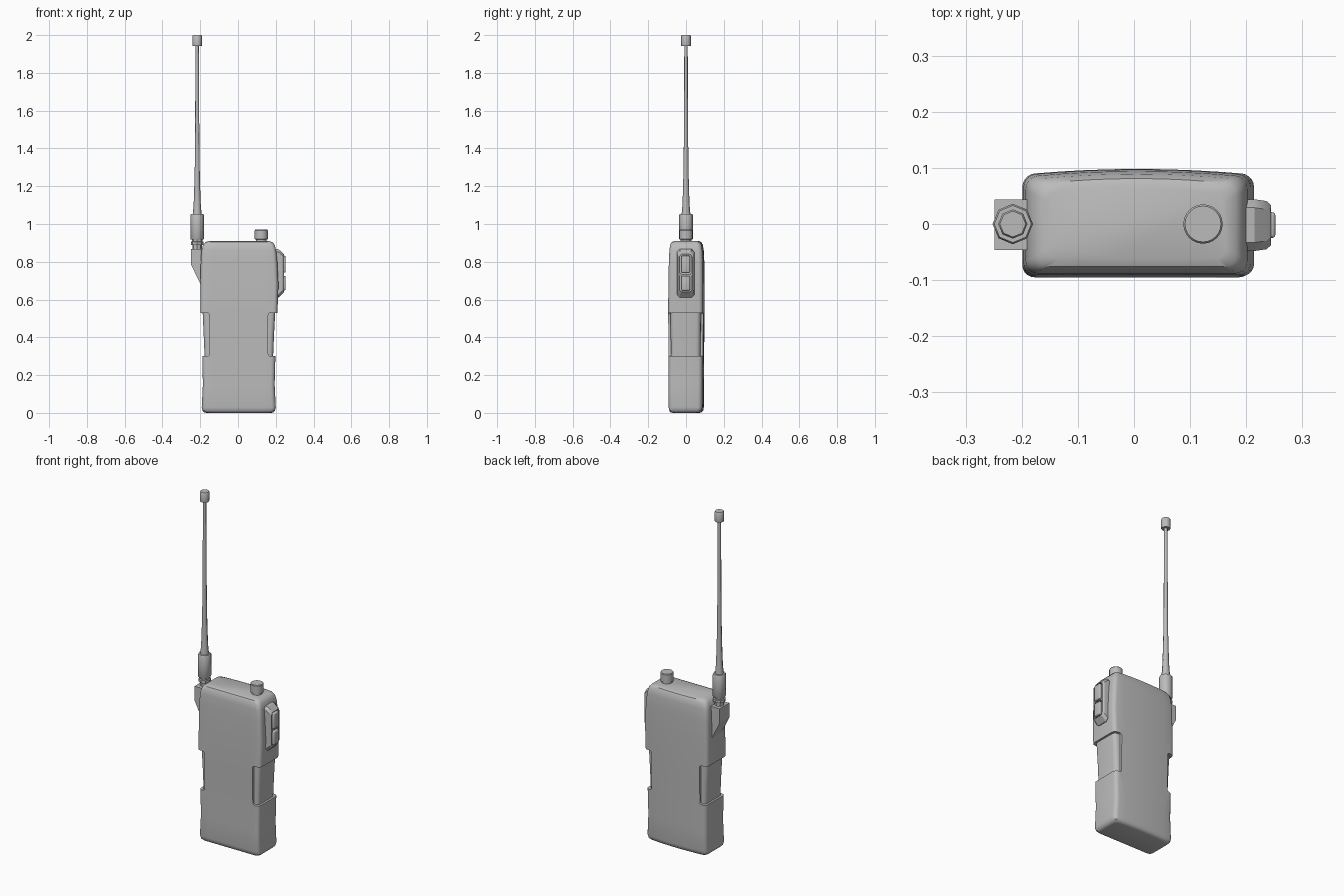
import bpy, bmesh, math
from mathutils import Vector

old = bpy.data.objects.get("Cube")
if old:
    bpy.data.objects.remove(old, do_unlink=True)

grey = bpy.data.materials.new("plain grey")
grey.use_nodes = True
grey.diffuse_color = (0.5, 0.5, 0.5, 1)
grey.node_tree.nodes["Principled BSDF"].inputs["Base Color"].default_value = (0.5, 0.5, 0.5, 1)


def finish(name, bm):
    bmesh.ops.recalc_face_normals(bm, faces=bm.faces)
    mesh = bpy.data.meshes.new(name)
    bm.to_mesh(mesh)
    bm.free()
    mesh.materials.append(grey)
    obj = bpy.data.objects.new(name, mesh)
    bpy.context.collection.objects.link(obj)
    return obj


def activate(obj):
    bpy.ops.object.select_all(action='DESELECT')
    obj.select_set(True)
    bpy.context.view_layer.objects.active = obj


def smooth(obj, angle=35):
    activate(obj)
    bpy.ops.object.shade_smooth_by_angle(angle=math.radians(angle))


def loft(name, rings):
    """Skin a stack of equal-length rings and cap both ends."""
    bm = bmesh.new()
    rows = [[bm.verts.new(p) for p in ring] for ring in rings]
    n = len(rows[0])
    for a, b in zip(rows, rows[1:]):
        for i in range(n):
            j = (i + 1) % n
            bm.faces.new((a[i], a[j], b[j], b[i]))
    bm.faces.new(rows[0][::-1])
    bm.faces.new(rows[-1])
    return finish(name, bm)


def lathe(name, profile, x, sides):
    """Turned part on a vertical axis, from (radius, height) pairs."""
    return loft(name, [[(x + r * math.cos(math.tau * i / sides),
                         r * math.sin(math.tau * i / sides), z)
                        for i in range(sides)] for r, z in profile])


def box(name, lo, hi, bevel=0.0, axis=None, segments=3):
    """Box between two corners; bevels every edge, or those along one axis."""
    bm = bmesh.new()
    bmesh.ops.create_cube(bm, size=1)
    for v in bm.verts:
        v.co = Vector([l + (c + 0.5) * (h - l) for l, h, c in zip(lo, hi, v.co)])
    if bevel:
        edges = [e for e in bm.edges if axis is None or
                 abs((e.verts[0].co - e.verts[1].co).normalized()[axis]) > 0.9]
        bmesh.ops.bevel(bm, geom=edges, offset=bevel, segments=segments,
                        profile=0.5, affect='EDGES')
    return finish(name, bm)


def cut(obj, cutters):
    activate(obj)
    for c in cutters:
        c.hide_render = True
        mod = obj.modifiers.new("cut", 'BOOLEAN')
        mod.operation, mod.solver, mod.object = 'DIFFERENCE', 'EXACT', c
        bpy.ops.object.modifier_apply(modifier=mod.name)
        bpy.data.objects.remove(c, do_unlink=True)


def body_ring(z, xl, xr, yf, yb, inset=0.0):
    """Rounded rectangle with a gently bowed back."""
    xl, xr, yf, yb = xl + inset, xr - inset, yf + inset, yb - inset
    r, pts = 0.022, []
    corners = [(xr - r, yb - r), (xl + r, yb - r), (xl + r, yf + r), (xr - r, yf + r)]
    for k, (cx, cy) in enumerate(corners):
        for s in range(6):
            a = math.radians(90 * k + 18 * s)
            pts.append((cx + r * math.cos(a), cy + r * math.sin(a)))
        if k in (0, 2):
            nx = corners[k + 1][0]
            y = cy + (r if k == 0 else -r)
            pts += [(cx + (nx - cx) * t / 8, y) for t in range(1, 8)]
    half, mid = (xr - xl) / 2, (xr + xl) / 2
    return [(x, y + (0.01 * (1 - ((x - mid) / half) ** 2) if y > 0 else 0), z)
            for x, y in pts]


# Body: height, left, right, front and back extents
sections = [
    (0.0, -0.168, 0.176, -0.070, 0.062),
    (0.003, -0.179, 0.187, -0.081, 0.073),
    (0.012, -0.188, 0.196, -0.089, 0.081),
    (0.03, -0.192, 0.200, -0.092, 0.084),
    (0.15, -0.186, 0.194, -0.092, 0.085),
    (0.30, -0.189, 0.198, -0.092, 0.086),
    (0.42, -0.194, 0.203, -0.093, 0.087),
    (0.53, -0.199, 0.209, -0.095, 0.088),
    (0.68, -0.199, 0.214, -0.093, 0.088),
    (0.80, -0.197, 0.208, -0.091, 0.087),
    (0.86, -0.193, 0.202, -0.088, 0.084),
    (0.89, -0.185, 0.194, -0.084, 0.079),
    (0.904, -0.173, 0.182, -0.076, 0.071),
    (0.91, -0.155, 0.164, -0.062, 0.058),
]
shell = loft("body_shell", [body_ring(*s) for s in sections])

# Grip recesses wrap around both sides, leaving the inner core showing
cut(shell, [box("recess_cutter_" + n, (a, -0.2, 0.3), (b, 0.2, 0.53), 0.012, 1)
            for n, a, b in (("right", -0.4, -0.152), ("left", 0.16, 0.4))])
smooth(shell)
core = loft("grip_core", [body_ring(*s, inset=0.012) for s in sections[4:9]])
smooth(core)

# Antenna bracket: side profile with a tapering foot
outline = [(-0.249, 0.868), (-0.183, 0.868), (-0.183, 0.66), (-0.197, 0.68), (-0.249, 0.785)]
loft("antenna_bracket", [[(x, y, z) for x, z in outline] for y in (-0.046, 0.044)])

# Antenna: connector, sleeve, tapering whip and tip
ax = -0.216
lathe("antenna_connector", [(0.026, 0.86), (0.026, 0.888), (0.034, 0.89), (0.034, 0.906),
                            (0.027, 0.908), (0.027, 0.925)], ax, 8)
smooth(lathe("antenna_sleeve", [(0.033, 0.917), (0.036, 0.922), (0.036, 1.046),
                                (0.033, 1.052)], ax, 8), 50)
smooth(lathe("antenna_whip", [(0.024, 1.045), (0.019, 1.10), (0.016, 1.18), (0.013, 1.3),
                              (0.011, 1.5), (0.009, 1.945)], ax, 8), 50)
smooth(lathe("antenna_tip", [(0.025, 1.942), (0.026, 1.946), (0.026, 1.995),
                             (0.023, 2.0)], ax, 8), 50)

# Top control knob
smooth(lathe("control_knob", [(0.029, 0.9), (0.029, 0.918), (0.035, 0.92), (0.035, 0.966),
                              (0.032, 0.97)], 0.123, 24))

# Side button housing: sloped ends, softened outline, two wells
def housing_ring(x, y0, y1, z0, z1, c=0.015):
    return [(x, y0 + c, z0), (x, y1 - c, z0), (x, y1, z0 + c), (x, y1, z1 - c),
            (x, y1 - c, z1), (x, y0 + c, z1), (x, y0, z1 - c), (x, y0, z0 + c)]

housing = loft("button_housing", [
    housing_ring(0.185, -0.048, 0.044, 0.607, 0.870),
    housing_ring(0.215, -0.048, 0.044, 0.610, 0.866),
    housing_ring(0.236, -0.045, 0.041, 0.632, 0.848),
    housing_ring(0.244, -0.038, 0.034, 0.640, 0.840)])
buttons = (("upper", 0.742, 0.832), ("lower", 0.648, 0.726))
cut(housing, [box("well_" + n, (0.23, -0.032, a - 0.006), (0.3, 0.028, b + 0.006), 0.008, 0)
              for n, a, b in buttons])
smooth(housing, 30)
for n, a, b in buttons:
    smooth(box(n + "_side_button", (0.215, -0.025, a), (0.252, 0.021, b), 0.006))
